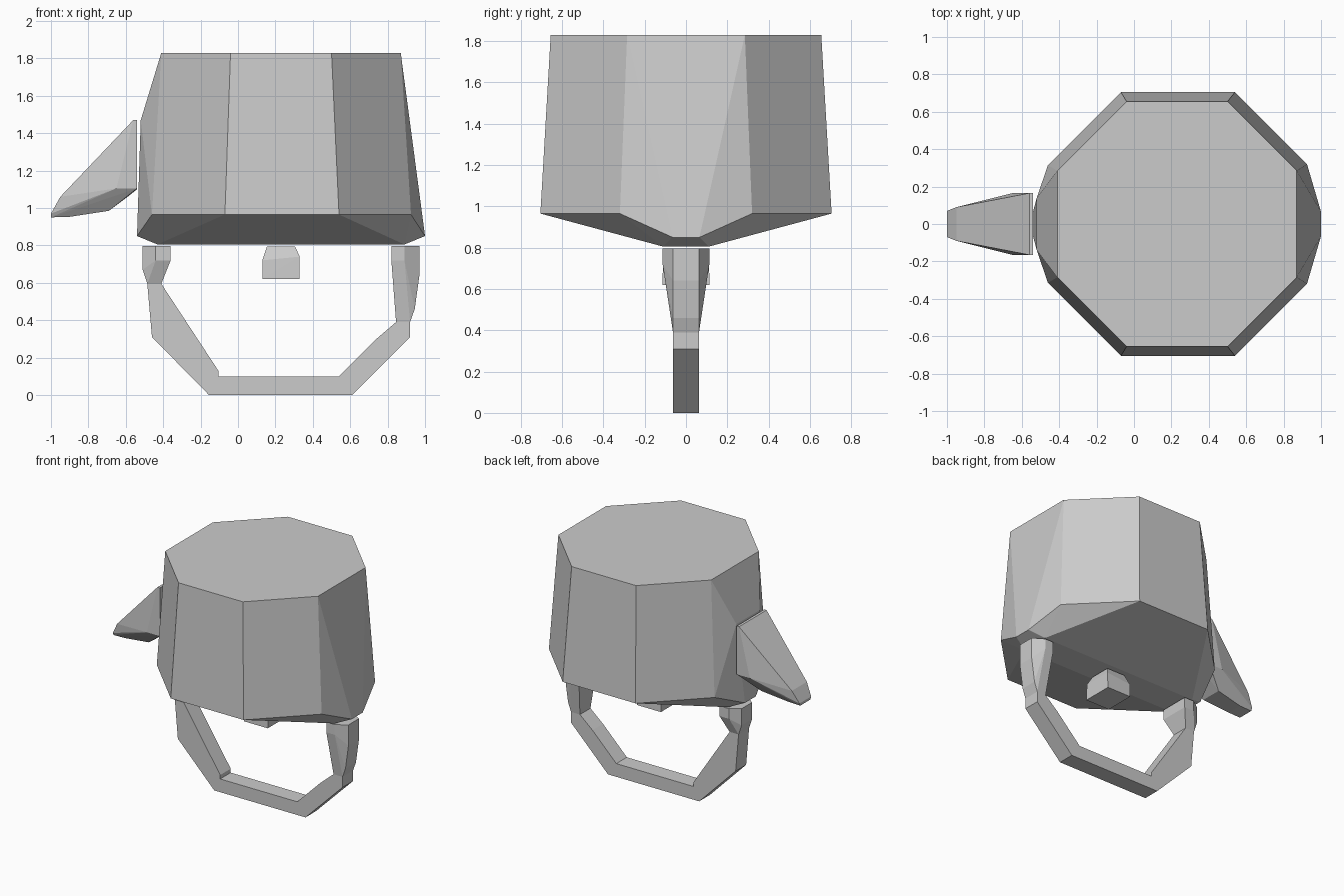
import bpy, bmesh
from math import radians


def add_hull(bm, half):
    """Convex solid from (x, half_width, z) points mirrored across y."""
    part = bmesh.new()
    for x, w, z in half:
        for s in (-1, 1):
            part.verts.new((x, s * w, z))
    res = bmesh.ops.convex_hull(part, input=part.verts[:])
    junk = {g for g in res["geom_interior"] + res["geom_unused"]
            if isinstance(g, bmesh.types.BMVert)}
    if junk:
        bmesh.ops.delete(part, geom=list(junk), context='VERTS')
    bmesh.ops.dissolve_limit(part, angle_limit=radians(0.5),
                             verts=part.verts[:], edges=part.edges[:])
    bmesh.ops.recalc_face_normals(part, faces=part.faces[:])
    tmp = bpy.data.meshes.new("tmp")
    part.to_mesh(tmp)
    part.free()
    bm.from_mesh(tmp)
    bpy.data.meshes.remove(tmp)


def make(name, pieces):
    bm = bmesh.new()
    for p in pieces:
        add_hull(bm, p)
    me = bpy.data.meshes.new(name)
    bm.to_mesh(me)
    bm.free()
    ob = bpy.data.objects.new(name, me)
    bpy.context.collection.objects.link(ob)
    return ob


def flat(profile, w=0.063):
    return [(x, w, z) for x, z in profile]


# Eight-sided pot body, upside down
make("pot_body", [[
    (-0.41, 0.285, 1.83), (-0.04, 0.655, 1.83), (0.50, 0.655, 1.83), (0.87, 0.285, 1.83),
    (-0.52, 0.14, 1.47),
    (-0.46, 0.315, 0.965), (-0.07, 0.705, 0.965), (0.54, 0.705, 0.965), (0.925, 0.32, 0.965),
    (-0.54, 0.065, 0.85), (1.0, 0.065, 0.85),
    (-0.43, 0.11, 0.805), (0.89, 0.11, 0.805)]])

# Tapered spout
make("spout", [[
    (-0.54, 0.165, 1.47), (-0.56, 0.165, 1.47),
    (-0.54, 0.165, 1.105), (-0.65, 0.165, 1.105),
    (-0.95, 0.09, 1.06), (-1.0, 0.07, 0.97), (-1.0, 0.06, 0.95), (-0.90, 0.06, 0.953),
    (-0.69, 0.08, 0.985), (-0.59, 0.08, 1.06), (-0.54, 0.08, 1.10)]])

# Lid knob
make("lid_knob", [[
    (0.13, 0.115, 0.62), (0.33, 0.115, 0.62), (0.13, 0.11, 0.72), (0.33, 0.11, 0.74),
    (0.155, 0.08, 0.795), (0.305, 0.08, 0.795)]])

# Bail handle: flared ends joined by flat bars
left_end = flat([(-0.51, 0.797), (-0.51, 0.67), (-0.485, 0.595), (-0.41, 0.595)]) + [
    (x, 0.113, z) for x in (-0.44, -0.36) for z in (0.72, 0.797)]
right_end = flat([(0.97, 0.797), (0.97, 0.64), (0.945, 0.46), (0.92, 0.39), (0.845, 0.39)]) + [
    (x, 0.113, z) for x in (0.89, 0.82) for z in (0.72, 0.797)]
make("handle", [
    left_end,
    flat([(-0.485, 0.595), (-0.41, 0.595), (-0.105, 0.13), (-0.105, 0.10),
          (-0.155, 0.0), (-0.46, 0.31)]),
    flat([(-0.155, 0.0), (0.61, 0.0), (0.54, 0.10), (-0.105, 0.10)]),
    flat([(0.61, 0.0), (0.54, 0.10), (0.74, 0.30), (0.845, 0.39),
          (0.92, 0.39), (0.92, 0.31)]),
    right_end])
